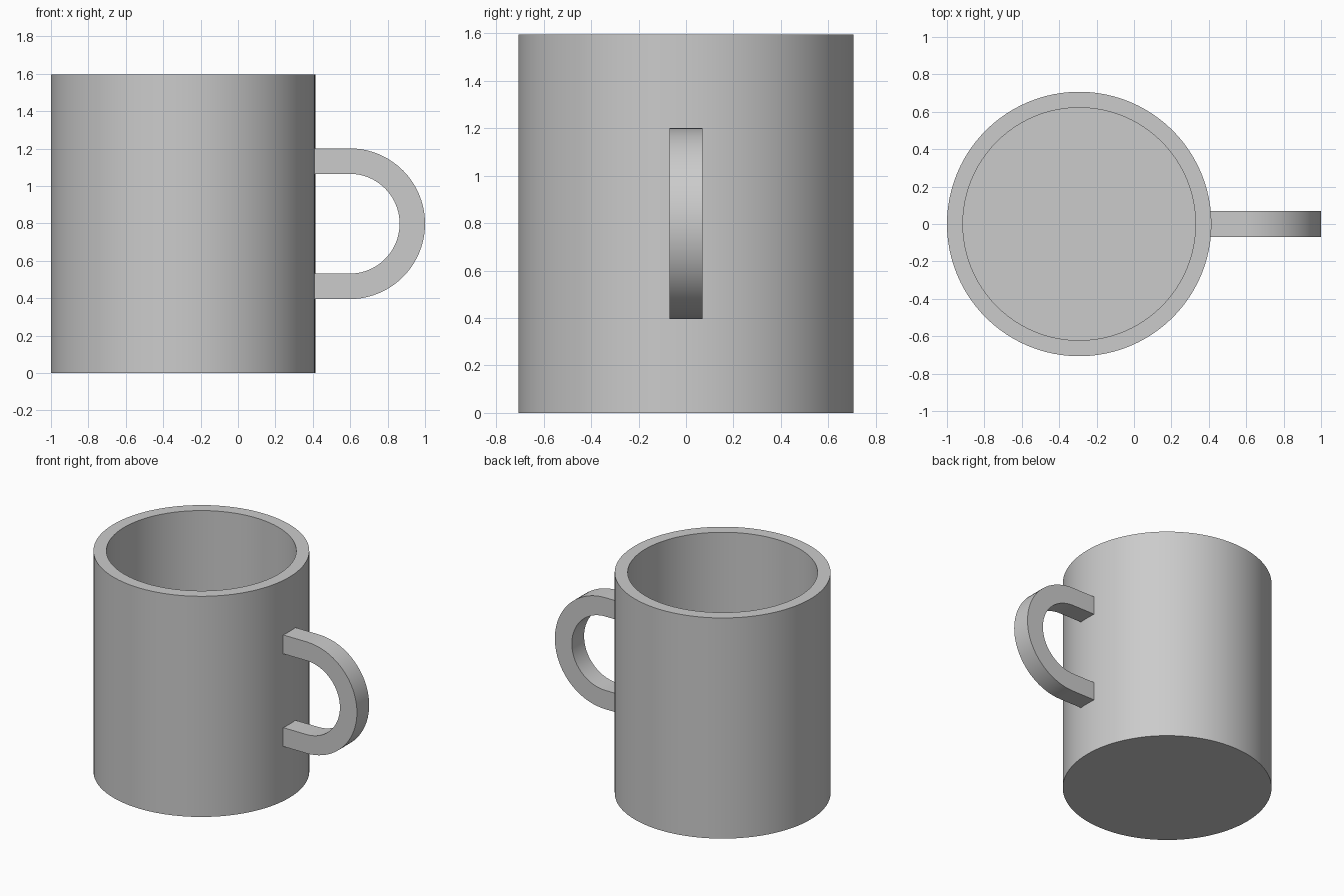
import bpy, bmesh
from math import sin, cos, pi, radians
from mathutils import Matrix, Vector

cube = bpy.data.objects.get("Cube")
if cube:
    bpy.data.objects.remove(cube, do_unlink=True)

grey = bpy.data.materials.new("plain grey")
grey.use_nodes = True
colour = (0.6, 0.6, 0.6, 1)
grey.diffuse_color = colour
grey.node_tree.nodes["Principled BSDF"].inputs["Base Color"].default_value = colour


def finish(name, bm):
    """Turn a bmesh into a shaded object."""
    bmesh.ops.recalc_face_normals(bm, faces=bm.faces)
    mesh = bpy.data.meshes.new(name)
    bm.to_mesh(mesh)
    bm.free()
    mesh.materials.append(grey)
    obj = bpy.data.objects.new(name, mesh)
    bpy.context.collection.objects.link(obj)
    bpy.ops.object.select_all(action='DESELECT')
    obj.select_set(True)
    bpy.context.view_layer.objects.active = obj
    bpy.ops.object.shade_smooth_by_angle(angle=radians(30))


# Cup: solid cylinder whose top is inset for the rim and pushed down to the floor
RADIUS, INNER, HEIGHT, FLOOR = 0.707, 0.622, 1.595, 0.085
CENTRE_X = RADIUS - 1
bm = bmesh.new()
bmesh.ops.create_cone(bm, cap_ends=True, segments=96, radius1=RADIUS, radius2=RADIUS,
                      depth=HEIGHT, matrix=Matrix.Translation((CENTRE_X, 0, HEIGHT / 2)))
bm.normal_update()
top = max(bm.faces, key=lambda f: f.calc_center_median().z)


def scale_top(factor):
    for v in top.verts:
        v.co.x = CENTRE_X + (v.co.x - CENTRE_X) * factor
        v.co.y *= factor


bmesh.ops.inset_region(bm, faces=[top], thickness=0.01)
scale_top(INNER / (Vector((top.verts[0].co.x - CENTRE_X, top.verts[0].co.y)).length))
well = bmesh.ops.extrude_discrete_faces(bm, faces=[top])["faces"][0]
for v in well.verts:
    v.co.z = FLOOR
finish("cup", bm)

# Handle: D-shaped band of rectangular section, its ends sunk in the wall
ROOT_X, ARC_X, MID_Z = 0.37, 0.597, 0.798
OUTER_R, INNER_R, HALF_WIDTH, STEPS = 0.403, 0.267, 0.07, 40


def band_edge(r):
    arc = [(ARC_X + r * cos(a), MID_Z + r * sin(a))
           for a in (pi / 2 - pi * i / STEPS for i in range(STEPS + 1))]
    return [(ROOT_X, MID_Z + r)] + arc + [(ROOT_X, MID_Z - r)]


bm = bmesh.new()
outline = band_edge(OUTER_R) + band_edge(INNER_R)[::-1]
side = bm.faces.new([bm.verts.new((x, -HALF_WIDTH, z)) for x, z in outline])
extruded = bmesh.ops.extrude_face_region(bm, geom=[side])["geom"]
bmesh.ops.translate(bm, vec=(0, 2 * HALF_WIDTH, 0),
                    verts=[g for g in extruded if isinstance(g, bmesh.types.BMVert)])
finish("handle", bm)
